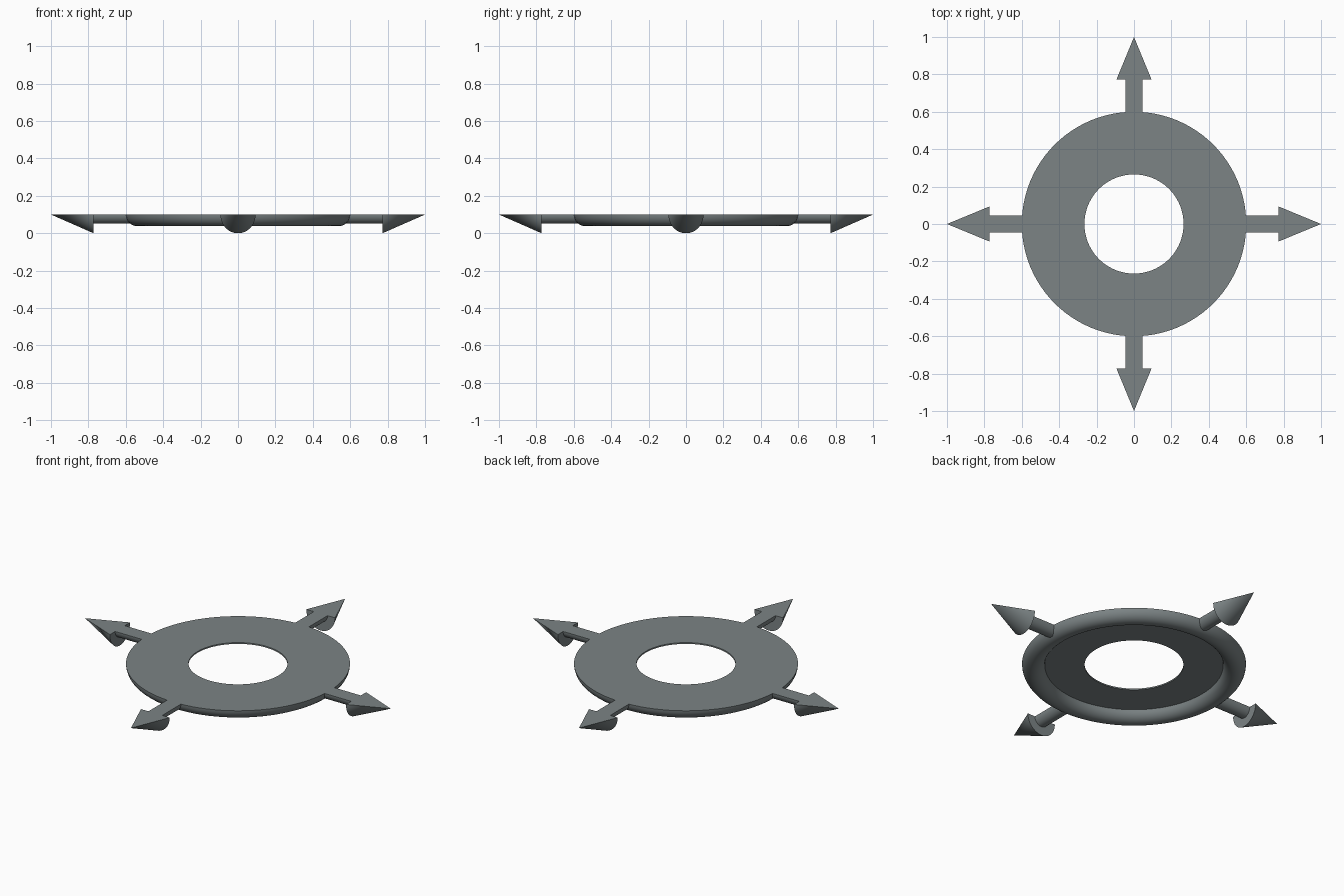
import bpy, bmesh, math
from mathutils import Matrix, Vector

cube = bpy.data.objects.get("Cube")
if cube:
    bpy.data.objects.remove(cube, do_unlink=True)

TOP = 0.1          # height of the flat upper face
RIM_R = 0.539      # centre radius of the half-round rim
TUBE = 0.061       # rim half width

grey = bpy.data.materials.new("slate_grey")
colour = (0.20, 0.23, 0.235, 1)
grey.diffuse_color = colour
grey.use_nodes = True
grey.node_tree.nodes["Principled BSDF"].inputs["Base Color"].default_value = colour


def spin_profile(bm, points, axis, angle, steps, closed=False):
    """Revolve a chain of points around an axis through the origin."""
    verts = [bm.verts.new(p) for p in points]
    edges = [bm.edges.new(pair) for pair in zip(verts, verts[1:])]
    if closed:
        edges.append(bm.edges.new((verts[-1], verts[0])))
    bmesh.ops.spin(bm, geom=verts + edges, cent=(0, 0, 0), axis=axis,
                   angle=angle, steps=steps)
    bmesh.ops.remove_doubles(bm, verts=bm.verts, dist=1e-5)


def finish(bm, name):
    bmesh.ops.recalc_face_normals(bm, faces=bm.faces)
    mesh = bpy.data.meshes.new(name)
    bm.to_mesh(mesh)
    bm.free()
    mesh.materials.append(grey)
    obj = bpy.data.objects.new(name, mesh)
    bpy.context.collection.objects.link(obj)
    bpy.ops.object.select_all(action='DESELECT')
    obj.select_set(True)
    bpy.context.view_layer.objects.active = obj
    bpy.ops.object.shade_smooth_by_angle(angle=math.radians(40))
    return obj


# Ring: thin flat plate with a half-round rim hanging below it
bm = bmesh.new()
plate = 0.008
rim = [(RIM_R + TUBE * math.cos(a), 0, TOP - 0.062 * math.sin(a))
       for a in (math.pi * i / 16 for i in range(16))]
profile = [(0.265, 0, TOP)] + rim + [(RIM_R - TUBE, 0, TOP - plate),
                                     (0.265, 0, TOP - plate)]
spin_profile(bm, profile, (0, 0, 1), math.tau, 96, closed=True)
finish(bm, "ring")

# Arrows: half-round shaft and half cone head, flat on top
outline = [(0.57, 0), (0.57, 0.045), (0.772, 0.045), (0.772, 0.094), (1, 0)]
for i, side in enumerate(("left", "back", "right", "front")):
    bm = bmesh.new()
    spin_profile(bm, [(x, r, 0) for x, r in outline], (1, 0, 0), -math.pi, 24)
    bmesh.ops.holes_fill(bm, edges=[e for e in bm.edges if e.is_boundary], sides=0)
    bmesh.ops.scale(bm, vec=Vector((1, 1, TOP / 0.094)), verts=bm.verts)
    place = Matrix.Translation((0, 0, TOP)) @ Matrix.Rotation(i * math.pi / 2, 4, 'Z')
    bmesh.ops.transform(bm, matrix=place, verts=bm.verts)
    finish(bm, side + "_arrow")
